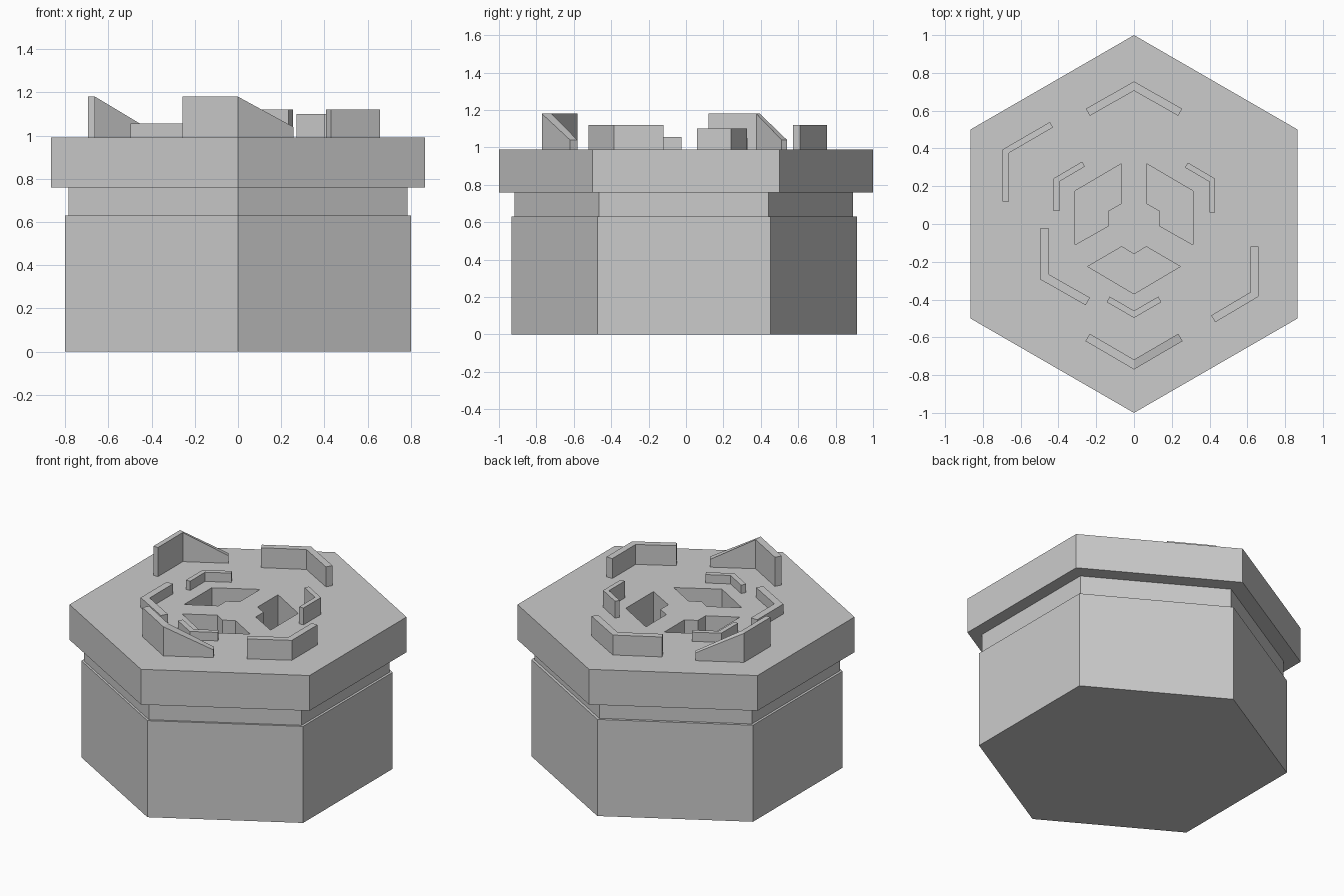
import bpy, bmesh, math
from mathutils import Vector

cube = bpy.data.objects.get("Cube")
if cube:
    bpy.data.objects.remove(cube)

grey = bpy.data.materials.new("light_grey")
grey.use_nodes = True
colour = (0.6, 0.6, 0.6, 1)
grey.diffuse_color = colour
grey.node_tree.nodes["Principled BSDF"].inputs["Base Color"].default_value = colour


def prism(name, outline, bottom, tops):
    """Extrude an outline from a flat bottom to a height per corner."""
    if not isinstance(tops, (list, tuple)):
        tops = [tops] * len(outline)
    bm = bmesh.new()
    low = [bm.verts.new((p[0], p[1], bottom)) for p in outline]
    high = [bm.verts.new((p[0], p[1], z)) for p, z in zip(outline, tops)]
    count = len(outline)
    bm.faces.new(low)
    for i in range(count):
        j = (i + 1) % count
        bm.faces.new((low[i], low[j], high[j], high[i]))
    if count == 6 and len(set(tops)) > 1:
        # Chevron: one top face per arm
        bm.faces.new((high[0], high[1], high[4], high[5]))
        bm.faces.new((high[1], high[2], high[3], high[4]))
    else:
        bm.faces.new(high)
    bmesh.ops.recalc_face_normals(bm, faces=bm.faces)
    mesh = bpy.data.meshes.new(name)
    bm.to_mesh(mesh)
    bm.free()
    mesh.materials.append(grey)
    obj = bpy.data.objects.new(name, mesh)
    bpy.context.collection.objects.link(obj)
    return obj


def hexagon(radius, y=0):
    return [(radius * math.sin(i * math.pi / 3), y + radius * math.cos(i * math.pi / 3))
            for i in range(6)]


def chevron(name, a, b, c, thick, top, end_top=None):
    """Bent wall along a-b-c, thickened inward; the b-c arm may slope down."""
    a, b, c = Vector(a), Vector(b), Vector(c)
    u, v = (a - b).normalized(), (c - b).normalized()
    inner_a = a + (v - u * v.dot(u)).normalized() * thick
    inner_c = c + (u - v * u.dot(v)).normalized() * thick
    inner_b = b + (u + v).normalized() * thick / math.sin(u.angle(v) / 2)
    end = top if end_top is None else end_top
    prism(name, [a, b, c, inner_c, inner_b, inner_a], SLAB_TOP - 0.002,
          [top, top, end, end, top, top])


# Stacked hexagonal body
SLAB_BOTTOM, SLAB_TOP = 0.76, 0.99
prism("base_block", hexagon(0.924, -0.01), 0, 0.63)
prism("neck", hexagon(0.906, -0.012), 0.63, SLAB_BOTTOM)
slab = prism("top_slab", hexagon(1), SLAB_BOTTOM, SLAB_TOP)

# Three recesses through the slab
side = [(0.065, 0.32), (0.312, 0.175), (0.312, -0.11),
        (0.135, -0.01), (0.135, 0.07), (0.065, 0.11)]
recesses = {
    "left_recess": side,
    "right_recess": [(-x, y) for x, y in side],
    "front_recess": [(-0.245, -0.225), (-0.065, -0.12), (0, -0.16),
                     (0.065, -0.12), (0.245, -0.225), (0, -0.37)],
}
for name, outline in recesses.items():
    cutter = prism(name + "_cutter", outline, SLAB_BOTTOM - 0.1, SLAB_TOP + 0.1)
    cutter.hide_render = True
    cutter.hide_viewport = True
    cut = slab.modifiers.new(name, "BOOLEAN")
    cut.operation = "DIFFERENCE"
    cut.solver = "EXACT"
    cut.object = cutter

# Apply the cuts and drop the cutters
bpy.context.view_layer.update()
graph = bpy.context.evaluated_depsgraph_get()
cut_mesh = bpy.data.meshes.new_from_object(slab.evaluated_get(graph))
slab.modifiers.clear()
slab.data = cut_mesh
for name in recesses:
    bpy.data.objects.remove(bpy.data.objects[name + "_cutter"])

# Outer ring of bent walls
chevron("back_wall", (-0.255, 0.61), (0, 0.755), (0.255, 0.61), 0.043, 1.12)
chevron("left_wall", (0.658, -0.12), (0.658, -0.385), (0.43, -0.52), 0.042, 1.12)
chevron("front_wall", (-0.257, -0.62), (0, -0.77), (0.257, -0.62), 0.045, 1.18, 1.04)
chevron("right_back_wall", (-0.695, 0.12), (-0.695, 0.395), (-0.445, 0.54), 0.033, 1.18, 1.04)
chevron("right_front_wall", (-0.497, -0.025), (-0.497, -0.293), (-0.256, -0.43), 0.046, 1.055)

# Inner ring of smaller walls
chevron("inner_right_wall", (-0.425, 0.07), (-0.425, 0.242), (-0.275, 0.33), 0.03, 1.05)
chevron("inner_left_wall", (0.43, 0.06), (0.43, 0.24), (0.285, 0.325), 0.03, 1.10)
chevron("inner_front_wall", (-0.145, -0.413), (0, -0.497), (0.145, -0.413), 0.033, 1.045)
